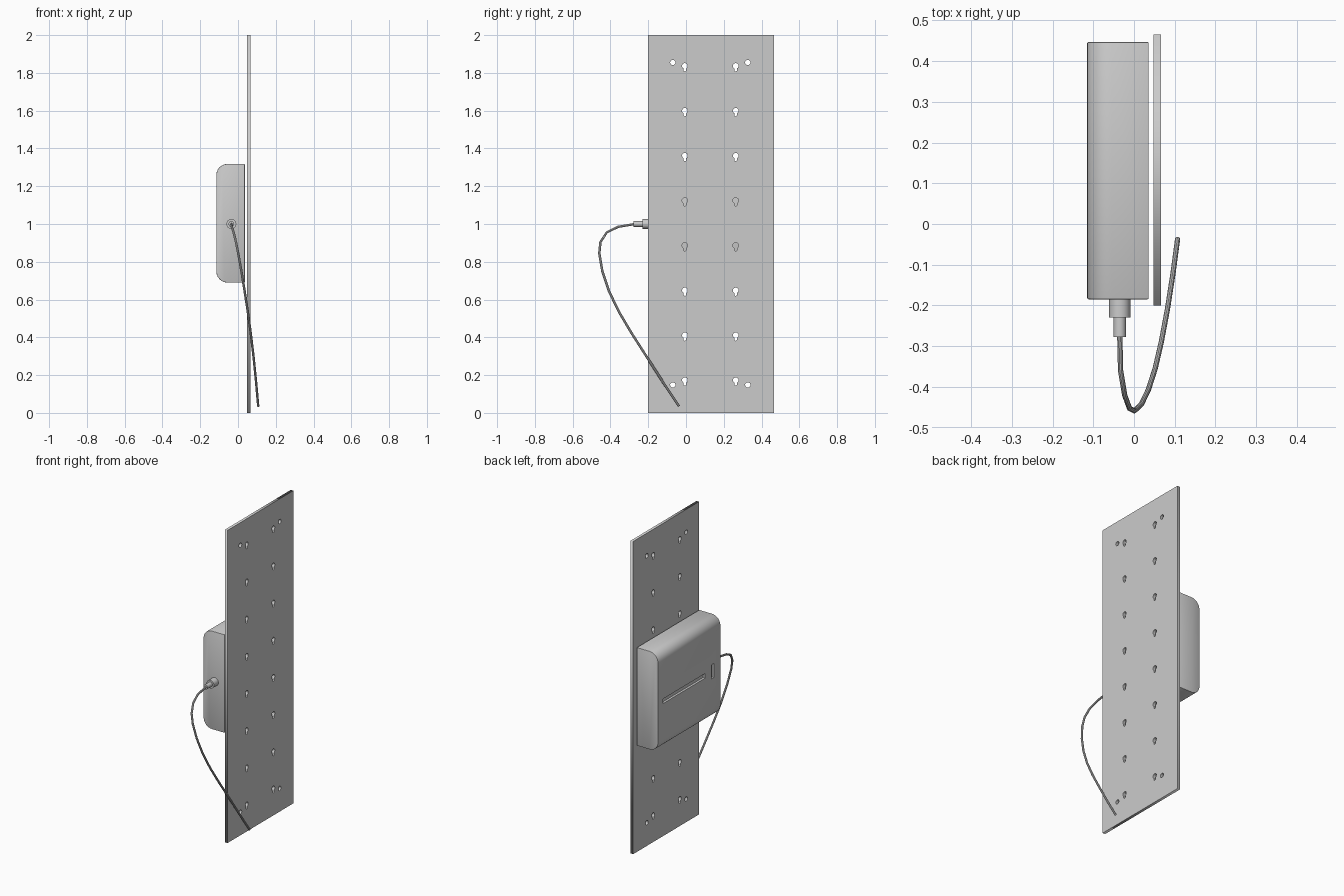
import bpy, bmesh
from math import pi, sin, cos, radians

if "Cube" in bpy.data.objects:
    bpy.data.objects.remove(bpy.data.objects["Cube"])


def activate(obj):
    bpy.ops.object.select_all(action='DESELECT')
    obj.select_set(True)
    bpy.context.view_layer.objects.active = obj


def arc(cx, cy, r, a0, a1, n):
    """Points on an arc, angles in degrees."""
    return [(cx + r * cos(radians(a0 + (a1 - a0) * i / n)),
             cy + r * sin(radians(a0 + (a1 - a0) * i / n))) for i in range(n + 1)]


def block(name, lo, hi):
    bpy.ops.mesh.primitive_cube_add(size=1, location=[(a + b) / 2 for a, b in zip(lo, hi)])
    obj = bpy.context.object
    obj.name = name
    obj.scale = [b - a for a, b in zip(lo, hi)]
    bpy.ops.object.transform_apply(location=False, rotation=False, scale=True)
    return obj


def curve(name, loops, cyclic, dims):
    data = bpy.data.curves.new(name, 'CURVE')
    data.dimensions = dims
    for pts in loops:
        s = data.splines.new('POLY')
        s.points.add(len(pts) - 1)
        for p, co in zip(s.points, pts):
            p.co = (*co, 1) if len(co) == 3 else (*co, 0, 1)
        s.use_cyclic_u = cyclic
    obj = bpy.data.objects.new(name, data)
    bpy.context.collection.objects.link(obj)
    return obj


# Tall mounting plate with keyholes and corner screw holes (local x, y = world y, z)
loops = [[(-0.2, 0), (0.465, 0), (0.465, 2), (-0.2, 2)]]
for y in (-0.006, 0.263):
    for i in range(8):
        z = 0.173 + i * 0.2377
        loops.append(arc(y, z, 0.015, -62, 242, 14) + arc(y, z - 0.022, 0.007, 180, 360, 6))
for y in (-0.07, 0.327):
    for z in (0.148, 1.855):
        loops.append(arc(y, z, 0.014, 0, 345, 23))
plate = curve("mounting_plate", loops, True, '2D')
plate.data.fill_mode = 'BOTH'
plate.data.extrude = 0.009
plate.rotation_euler = (pi / 2, 0, pi / 2)
plate.location.x = 0.057
activate(plate)
bpy.ops.object.convert(target='MESH')

# Wall box with rounded front edges, extruded along y
profile = ([(0.036, 0.69), (0.036, 1.318)]
           + arc(-0.055, 1.258, 0.06, 90, 180, 10)
           + arc(-0.055, 0.75, 0.06, 180, 270, 10))
bm = bmesh.new()
face = bm.faces.new([bm.verts.new((x, -0.185, z)) for x, z in profile])
ext = bmesh.ops.extrude_face_region(bm, geom=[face])
bmesh.ops.translate(bm, vec=(0, 0.632, 0),
                    verts=[v for v in ext['geom'] if isinstance(v, bmesh.types.BMVert)])
bmesh.ops.recalc_face_normals(bm, faces=bm.faces)
mesh = bpy.data.meshes.new("wall_box")
bm.to_mesh(mesh)
bm.free()
box = bpy.data.objects.new("wall_box", mesh)
bpy.context.collection.objects.link(box)
bev = box.modifiers.new("edge_bevel", 'BEVEL')
bev.width, bev.segments, bev.limit_method, bev.angle_limit = 0.003, 2, 'ANGLE', radians(60)

# Recessed slots in the box face
for name, lo, hi in (("long_slot_cutter", (-0.14, -0.03, 0.98), (-0.1, 0.395, 1.01)),
                     ("short_slot_cutter", (-0.14, -0.118, 0.95), (-0.1, -0.092, 1.04))):
    cutter = block(name, lo, hi)
    cutter.hide_render = True
    cutter.display_type = 'WIRE'
    cut = box.modifiers.new(name, 'BOOLEAN')
    cut.object, cut.operation, cut.solver = cutter, 'DIFFERENCE', 'EXACT'
activate(box)
for m in list(box.modifiers):
    bpy.ops.object.modifier_apply(modifier=m.name)
bpy.ops.object.shade_smooth_by_angle()
for obj in [o for o in bpy.data.objects if o.name.endswith("cutter")]:
    bpy.data.objects.remove(obj)

# Stepped cable connector
for name, r, y0, y1 in (("connector_collar", 0.026, -0.23, -0.18),
                        ("connector_sleeve", 0.015, -0.278, -0.225)):
    bpy.ops.mesh.primitive_cylinder_add(vertices=32, radius=r, depth=y1 - y0,
                                        location=(-0.035, (y0 + y1) / 2, 1.0),
                                        rotation=(pi / 2, 0, 0))
    bpy.context.object.name = name
    bpy.ops.object.shade_smooth_by_angle()

# Hanging cable
cable = curve("cable", [[
    (-0.035, -0.27, 1.0), (-0.033, -0.36, 0.985), (-0.023, -0.42, 0.955),
    (-0.011, -0.453, 0.905), (0.001, -0.459, 0.845), (0.018, -0.443, 0.75),
    (0.035, -0.408, 0.645), (0.052, -0.355, 0.535), (0.067, -0.29, 0.425),
    (0.082, -0.21, 0.3), (0.096, -0.12, 0.16), (0.107, -0.037, 0.035)]], False, '3D')
cable.data.bevel_depth = 0.0065
cable.data.bevel_resolution = 3
cable.data.use_fill_caps = True
activate(cable)
bpy.ops.object.convert(target='MESH')
bpy.ops.object.shade_smooth_by_angle()
